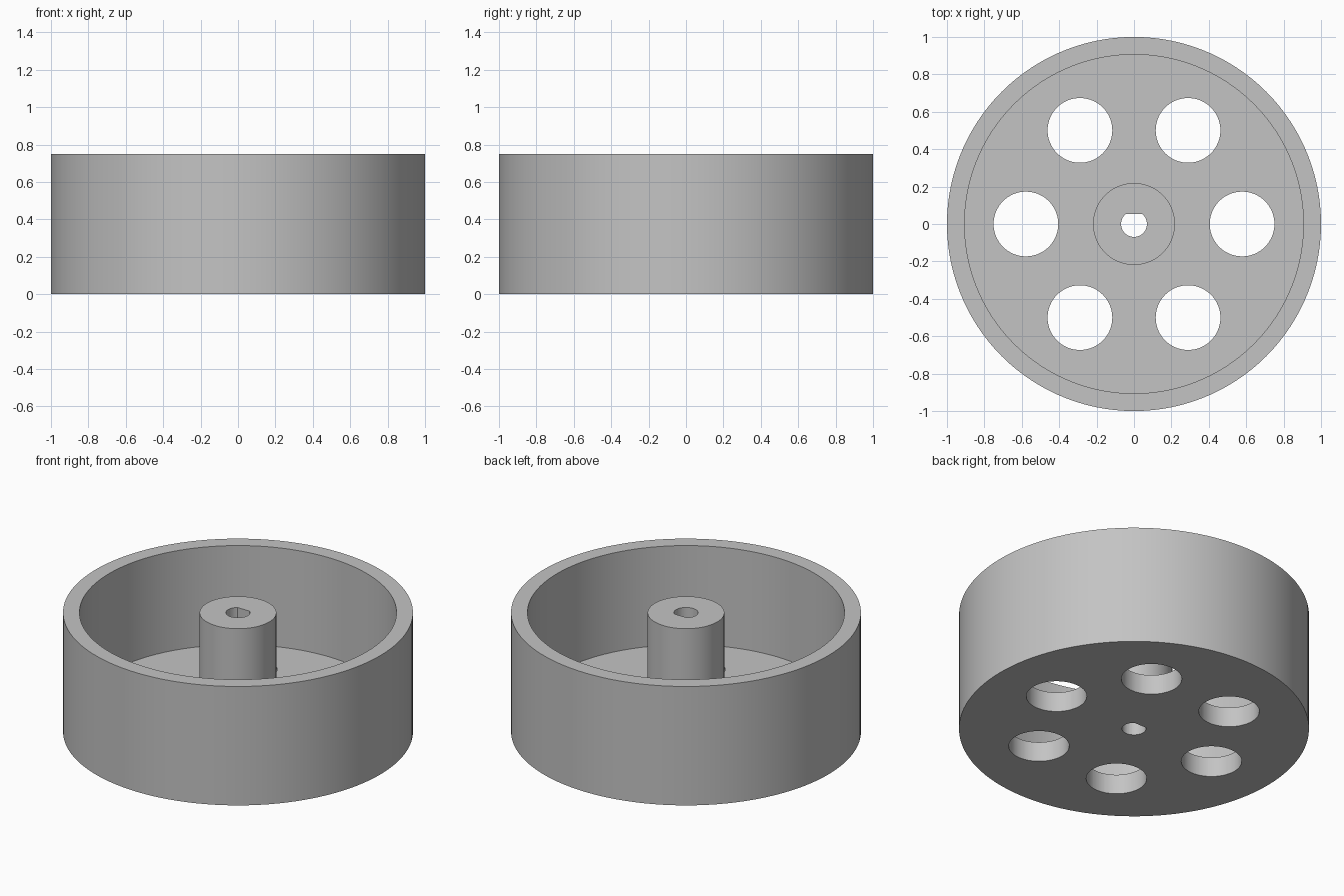
import bpy, bmesh
from math import cos, sin, pi, radians

cube = bpy.data.objects.get("Cube")
if cube:
    bpy.data.objects.remove(cube, do_unlink=True)

# Dimensions
RADIUS, HEIGHT = 1.0, 0.75
INNER, FLOOR, HUB = 0.906, 0.125, 0.219
BORE, BORE_FLAT = 0.069, 0.054
HOLE, HOLE_RING = 0.173, 0.578

grey = bpy.data.materials.new("plain grey")
grey.use_nodes = True
colour = (0.55, 0.55, 0.55, 1)
grey.diffuse_color = colour
grey.node_tree.nodes["Principled BSDF"].inputs["Base Color"].default_value = colour


def make_object(name, bm):
    bmesh.ops.recalc_face_normals(bm, faces=bm.faces)
    mesh = bpy.data.meshes.new(name)
    bm.to_mesh(mesh)
    bm.free()
    mesh.materials.append(grey)
    obj = bpy.data.objects.new(name, mesh)
    bpy.context.collection.objects.link(obj)
    return obj


def lathe(name, profile, steps):
    bm = bmesh.new()
    verts = [bm.verts.new((r, 0, z)) for r, z in profile]
    edges = [bm.edges.new(pair) for pair in zip(verts, verts[1:])]
    bmesh.ops.spin(bm, geom=verts + edges, cent=(0, 0, 0), axis=(0, 0, 1),
                   angle=2 * pi, steps=steps, use_duplicate=False)
    bmesh.ops.remove_doubles(bm, verts=bm.verts, dist=0.0001)
    return make_object(name, bm)


def add_prism(bm, x, y, radius, steps, flat=None):
    """Upright round prism, optionally with its +y side cut flat."""
    ring = []
    for i in range(steps):
        a = 2 * pi * i / steps
        dy = radius * sin(a)
        if flat is not None:
            dy = min(dy, flat)
        ring.append(bm.verts.new((x + radius * cos(a), y + dy, -0.2)))
    base = bm.faces.new(ring)
    top = bmesh.ops.extrude_face_region(bm, geom=[base])["geom"]
    bmesh.ops.translate(bm, vec=(0, 0, HEIGHT + 0.4),
                        verts=[v for v in top if isinstance(v, bmesh.types.BMVert)])


# Rim, floor disc and central hub in one turned body
wheel = lathe("wheel", [(0, 0), (RADIUS, 0), (RADIUS, HEIGHT), (INNER, HEIGHT),
                        (INNER, FLOOR), (HUB, FLOOR), (HUB, HEIGHT), (0, HEIGHT)], 120)

# Six round floor holes and the D-shaped shaft bore
bm = bmesh.new()
for i in range(6):
    a = radians(60 * i)
    add_prism(bm, HOLE_RING * cos(a), HOLE_RING * sin(a), HOLE, 64)
add_prism(bm, 0, 0, BORE, 48, BORE_FLAT)
cutter = make_object("hole_cutter", bm)
cutter.hide_render = True

cut = wheel.modifiers.new("holes", "BOOLEAN")
cut.operation = "DIFFERENCE"
cut.solver = "EXACT"
cut.object = cutter

bpy.ops.object.select_all(action="DESELECT")
wheel.select_set(True)
bpy.context.view_layer.objects.active = wheel
bpy.ops.object.modifier_apply(modifier=cut.name)
bpy.data.objects.remove(cutter, do_unlink=True)
bpy.ops.object.shade_smooth_by_angle(angle=radians(30))
